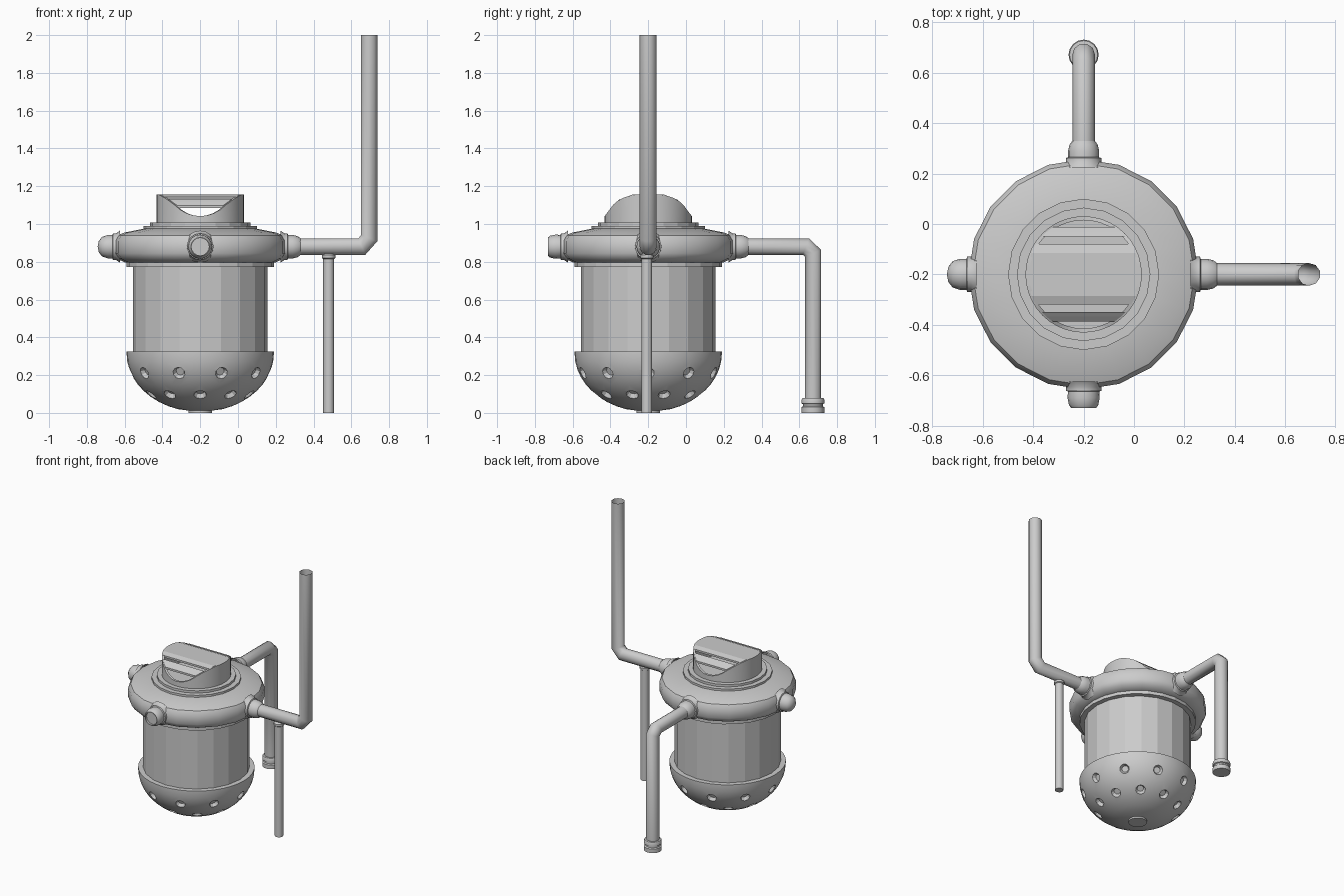
import bpy, bmesh, math
from mathutils import Vector, Matrix

if "Cube" in bpy.data.objects:
    bpy.data.objects.remove(bpy.data.objects["Cube"])

CX, CY, PZ = -0.2, -0.2, 0.88     # body axis and height of the pipe ports


def finish(name, bm, smooth=None):
    bmesh.ops.recalc_face_normals(bm, faces=bm.faces)
    me = bpy.data.meshes.new(name)
    bm.to_mesh(me)
    bm.free()
    ob = bpy.data.objects.new(name, me)
    bpy.context.collection.objects.link(ob)
    if smooth:
        bpy.ops.object.select_all(action='DESELECT')
        ob.select_set(True)
        bpy.context.view_layer.objects.active = ob
        bpy.ops.object.shade_smooth_by_angle(angle=math.radians(smooth))
    return ob


def lathe(name, profile, n, matrix, smooth=None):
    """Revolve (radius, height) points about local z; radius 0 closes an end."""
    bm = bmesh.new()
    rings = []
    for r, z in profile:
        if r == 0:
            rings.append([bm.verts.new(matrix @ Vector((0, 0, z)))])
        else:
            rings.append([bm.verts.new(matrix @ Vector((
                r * math.cos(2 * math.pi * i / n), r * math.sin(2 * math.pi * i / n), z)))
                for i in range(n)])
    for a, b in zip(rings, rings[1:]):
        for i in range(n):
            vs = [a[i % len(a)], a[(i + 1) % len(a)], b[(i + 1) % len(b)], b[i % len(b)]]
            bm.faces.new(list(dict.fromkeys(vs)))
    return finish(name, bm, smooth)


def tube(name, points, r, n=10):
    """Open pipe swept along a path with mitred bends."""
    bm = bmesh.new()
    pts = [Vector(p) for p in points]
    plane = (pts[1] - pts[0]).cross(pts[-1] - pts[-2]).normalized()
    rings = []
    for i, p in enumerate(pts):
        d0 = (pts[i] - pts[i - 1]).normalized() if i else (pts[1] - pts[0]).normalized()
        d1 = (pts[i + 1] - pts[i]).normalized() if i + 1 < len(pts) else d0
        t = (d0 + d1).normalized()
        side = plane.cross(t) / t.dot(d0)
        rings.append([bm.verts.new(p + r * (math.cos(a) * plane + math.sin(a) * side))
                      for a in (2 * math.pi * k / n for k in range(n))])
    for a, b in zip(rings, rings[1:]):
        for k in range(n):
            bm.faces.new((a[k], a[(k + 1) % n], b[(k + 1) % n], b[k]))
    return finish(name, bm, 40)


axis = Matrix.Translation((CX, CY, 0))

# Main canister, rounded header ring and stepped top
lathe("canister", [(0.357, 0.31), (0.357, 0.785)], 20, axis)
lathe("lower_flange", [(0.35, 0.772), (0.39, 0.772), (0.39, 0.798), (0.35, 0.798)], 24, axis)
lathe("header_ring", [(0.35, 0.79), (0.40, 0.797), (0.438, 0.815), (0.457, 0.845),
                      (0.457, 0.91), (0.44, 0.94), (0.40, 0.955), (0.30, 0.975),
                      (0.20, 0.98)], 20, axis, 35)
lathe("top_plate", [(0.30, 0.965), (0.30, 0.99), (0.265, 0.99), (0.265, 1.007), (0, 1.007)],
      20, axis)

# Bowl with two rows of dents
prof = [(0, 0.0), (0.062, 0.0), (0.062, 0.012)]
for k in range(1, 11):
    a = math.radians(10 + 8 * k)
    prof.append((0.39 * math.sin(a), 0.315 - 0.31 * math.cos(a)))
prof += [(0.39, 0.325), (0.355, 0.325), (0, 0.325)]
bowl = lathe("bowl", prof, 40, axis, 35)
cut = bmesh.new()
for z, offset in ((0.21, 18), (0.095, 0)):
    s = (0.315 - z) / 0.31
    r = 0.39 * math.sqrt(1 - s * s)
    for k in range(10):
        a = math.radians(offset + 36 * k - 90)
        n = Vector((r * math.cos(a) / 0.39**2, r * math.sin(a) / 0.39**2,
                    (z - 0.315) / 0.31**2)).normalized()
        p = Vector((CX + r * math.cos(a), CY + r * math.sin(a), z))
        m = Matrix.Translation(p) @ n.to_track_quat('Z', 'Y').to_matrix().to_4x4()
        bmesh.ops.create_cone(cut, cap_ends=True, segments=10, radius1=0.022,
                              radius2=0.047, depth=0.05, matrix=m)
cutter = finish("dent_cutter", cut)
cutter.hide_render = True
cutter.hide_viewport = True
mod = bowl.modifiers.new("dents", 'BOOLEAN')
mod.operation, mod.solver, mod.object = 'DIFFERENCE', 'EXACT', cutter

# Vent hood: round wall whose top follows an arch, closed by slats along x
ARCH = [(0, 1.155), (0.085, 1.155), (0.15, 1.132), (0.185, 1.103), (0.212, 1.066), (0.24, 1.03)]


def arch(y):
    y = abs(y)
    for (y0, z0), (y1, z1) in zip(ARCH, ARCH[1:]):
        if y <= y1:
            return z0 + (z1 - z0) * (y - y0) / (y1 - y0)
    return ARCH[-1][1]


bm = bmesh.new()
N = 40
cols = []
for i in range(N):
    a = 2 * math.pi * i / N
    col = []
    for r, top in ((0.231, 0), (0.231, 1), (0.215, 1), (0.215, 0)):
        x, y = r * math.cos(a), r * math.sin(a)
        z = arch(0.231 * math.sin(a)) if top else 1.0
        col.append(bm.verts.new((CX + x, CY + y, z)))
    cols.append(col)
for i in range(N):
    a, b = cols[i], cols[(i + 1) % N]
    for j in range(3):
        bm.faces.new((a[j], b[j], b[j + 1], a[j + 1]))
finish("vent_wall", bm, 30)

bm = bmesh.new()
for ys in ([-0.12, -0.085, -0.03, 0.03, 0.085, 0.12], [0.15, 0.168, 0.188],
           [-0.188, -0.168, -0.15]):
    loops = []
    for y in ys:
        w = math.sqrt(0.224**2 - y * y)
        z = arch(y)
        loops.append([bm.verts.new((CX + sx * w, CY + y, z + dz))
                      for sx, dz in ((-1, 0), (1, 0), (1, -0.014), (-1, -0.014))])
    for a, b in zip(loops, loops[1:]):
        for j in range(4):
            bm.faces.new((a[j], a[(j + 1) % 4], b[(j + 1) % 4], b[j]))
    bm.faces.new(loops[0])
    bm.faces.new(loops[-1])
finish("vent_slats", bm)

# Port fittings on four sides of the header ring
COLLAR = [(0.085, 0.425), (0.07, 0.447), (0.07, 0.462), (0.062, 0.465)]
ENDS = {
    "outlet": (0, [(0.062, 0.49), (0.056, 0.515), (0.045, 0.53)]),
    "drain": (90, [(0.062, 0.49), (0.056, 0.515), (0.045, 0.53)]),
    "plug": (180, [(0.062, 0.49), (0.052, 0.52), (0.03, 0.537), (0, 0.543)]),
    "front": (270, [(0.064, 0.49), (0.058, 0.519), (0.05, 0.53), (0.046, 0.53),
                    (0.046, 0.515), (0, 0.515)]),
}
for name, (deg, end) in ENDS.items():
    m = (Matrix.Translation((CX, CY, PZ)) @ Matrix.Rotation(math.radians(deg), 4, 'Z')
         @ Matrix.Rotation(math.pi / 2, 4, 'Y'))
    lathe(name + "_fitting", COLLAR + end, 16, m, 35)

# Tall chimney pipe, drain pipe with end cap, thin support leg
tube("tall_pipe", [(0.28, CY, PZ), (0.655, CY, PZ), (0.695, CY, 0.925), (0.695, CY, 2.0)], 0.045)
tube("drain_pipe", [(CX, 0.28, PZ), (CX, 0.635, PZ), (CX, 0.672, 0.845), (CX, 0.672, 0.03)], 0.045)
lathe("drain_cap", [(0.04, 0.08), (0.056, 0.078), (0.06, 0.07), (0.06, 0.05), (0.052, 0.046),
                    (0.052, 0.036), (0.06, 0.03), (0.06, 0.0), (0, 0.0)], 16,
      Matrix.Translation((CX, 0.672, 0)), 35)
lathe("support_leg", [(0, 0), (0.029, 0), (0.029, 0.815), (0.036, 0.82), (0.036, 0.835),
                      (0.02, 0.845)], 10, Matrix.Translation((0.48, CY - 0.007, 0)), 40)
